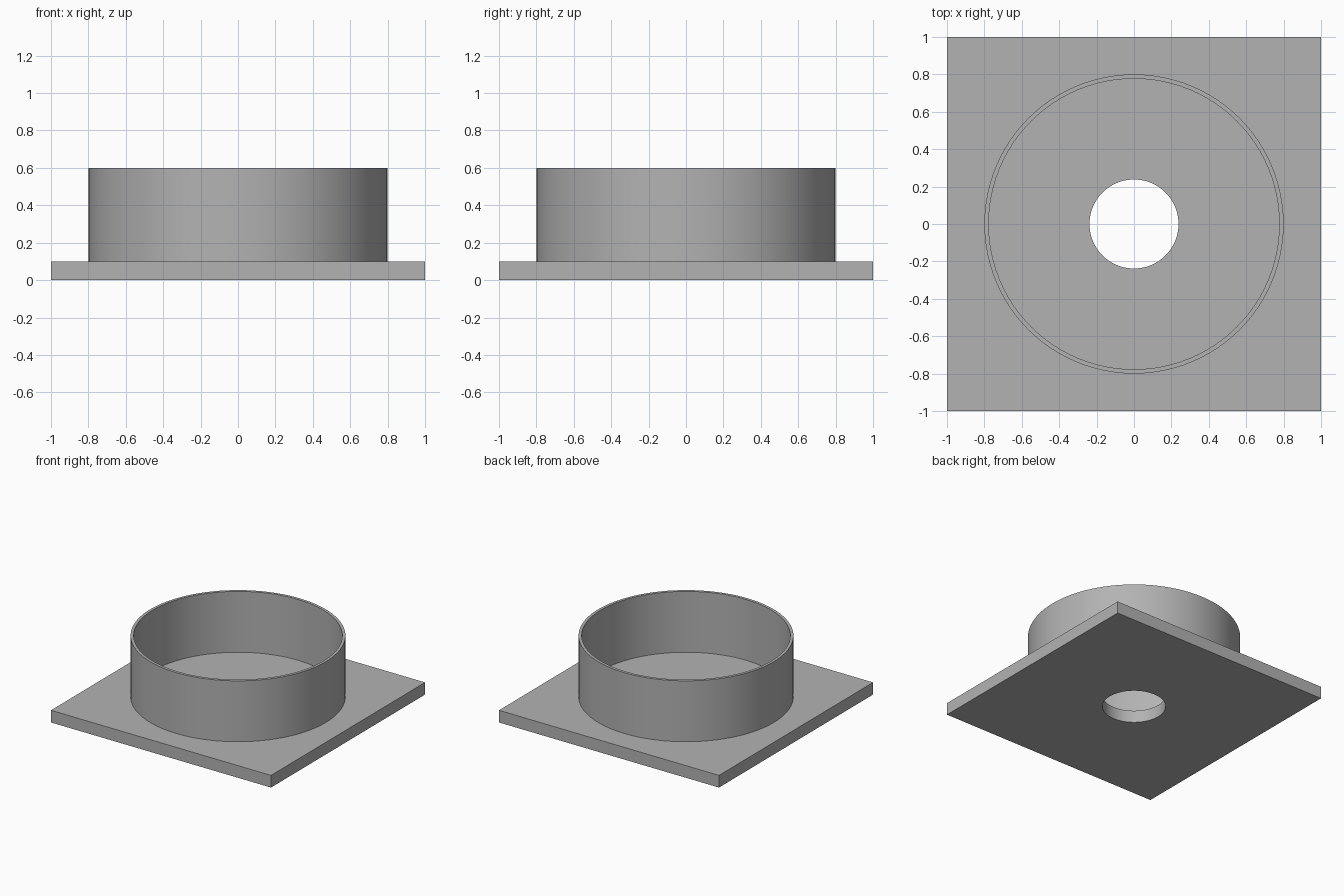
import bpy
import bmesh
from math import cos, sin, pi, radians

SEGMENTS = 96  # multiple of 8, so the square outline gets true corners

cube = bpy.data.objects.get("Cube")
if cube:
    bpy.data.objects.remove(cube, do_unlink=True)

grey = bpy.data.materials.new("plain_grey")
grey.use_nodes = True
colour = (0.45, 0.45, 0.45, 1)
grey.diffuse_color = colour
grey.node_tree.nodes["Principled BSDF"].inputs["Base Color"].default_value = colour


def circle(radius):
    return [(radius * cos(2 * pi * i / SEGMENTS), radius * sin(2 * pi * i / SEGMENTS))
            for i in range(SEGMENTS)]


def square(half):
    # Circle points pushed outward onto the square
    return [(half * x / max(abs(x), abs(y)), half * y / max(abs(x), abs(y)))
            for x, y in circle(1)]


def hollow_prism(name, outer, inner, bottom, top):
    """Closed solid between two outlines, with a hole right through."""
    bm = bmesh.new()
    path = ((outer, bottom), (outer, top), (inner, top), (inner, bottom))
    loops = [[bm.verts.new((x, y, z)) for x, y in outline] for outline, z in path]
    for k in range(4):
        a, b = loops[k], loops[(k + 1) % 4]
        for i in range(SEGMENTS):
            j = (i + 1) % SEGMENTS
            bm.faces.new((a[i], a[j], b[j], b[i]))
    bmesh.ops.recalc_face_normals(bm, faces=bm.faces)
    mesh = bpy.data.meshes.new(name)
    bm.to_mesh(mesh)
    bm.free()
    mesh.materials.append(grey)
    obj = bpy.data.objects.new(name, mesh)
    bpy.context.collection.objects.link(obj)
    bpy.ops.object.select_all(action="DESELECT")
    obj.select_set(True)
    bpy.context.view_layer.objects.active = obj
    bpy.ops.object.shade_smooth_by_angle(angle=radians(30))
    return obj


# Square base with a central drain hole
hollow_prism("base_plate", square(1), circle(0.238), 0, 0.1)

# Thin round wall standing on the base
hollow_prism("round_wall", circle(0.8), circle(0.777), 0.1, 0.6)
